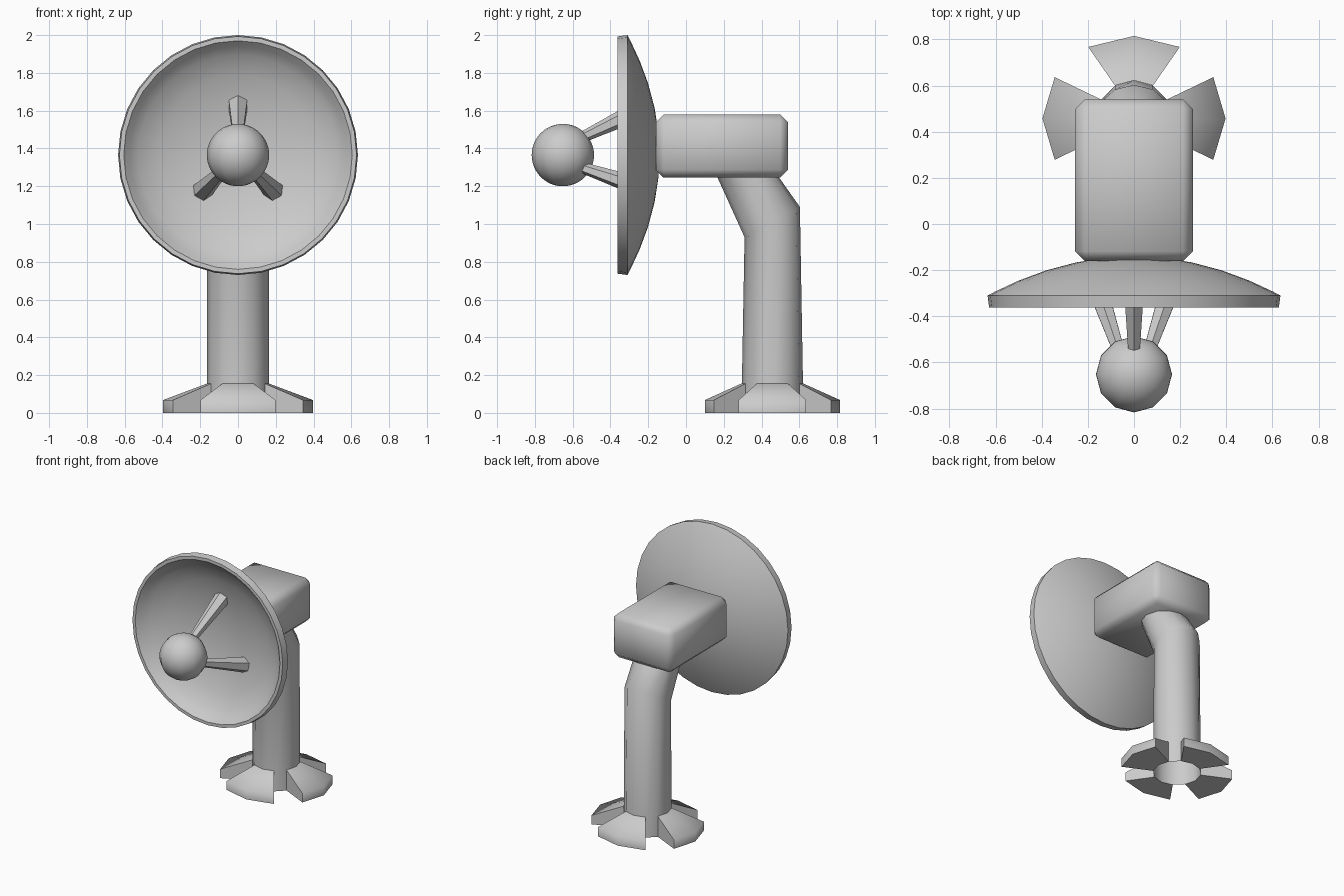
import bpy, bmesh, math
from mathutils import Vector

if "Cube" in bpy.data.objects:
    bpy.data.objects.remove(bpy.data.objects["Cube"])

PY = 0.4575   # y of the post axis
CZ = 1.365    # z of the dish axis
R = 0.165     # post and feed radius


def finish(name, bm, angle=40):
    bmesh.ops.recalc_face_normals(bm, faces=bm.faces)
    me = bpy.data.meshes.new(name)
    bm.to_mesh(me)
    bm.free()
    ob = bpy.data.objects.new(name, me)
    bpy.context.collection.objects.link(ob)
    bpy.ops.object.select_all(action='DESELECT')
    ob.select_set(True)
    bpy.context.view_layer.objects.active = ob
    bpy.ops.object.shade_smooth_by_angle(angle=math.radians(angle))
    return ob


def bridge(bm, a, b):
    n = len(a)
    for i in range(n):
        j = (i + 1) % n
        bm.faces.new((a[i], a[j], b[j], b[i]))


# Dish: closed profile (radius, y) turned around the y axis
back = [(r, -0.14 - 0.17 * (r / 0.635) ** 2) for r in (0.12, 0.25, 0.38, 0.5, 0.6, 0.635)]
front = [(0.628, -0.363), (0.605, -0.363), (0.575, -0.33), (0.53, -0.288),
         (0.42, -0.24), (0.3, -0.203), (0.15, -0.178)]
bm = bmesh.new()
rings = []
N = 32
for r, y in back + front:
    rings.append([bm.verts.new((r * math.cos(2 * math.pi * i / N), y,
                                CZ + r * math.sin(2 * math.pi * i / N))) for i in range(N)])
for a, b in zip(rings, rings[1:]):
    bridge(bm, a, b)
for ring, y in ((rings[0], -0.14), (rings[-1], -0.17)):
    c = bm.verts.new((0, y, CZ))
    for i in range(N):
        bm.faces.new((ring[i], ring[(i + 1) % N], c))
finish("dish", bm)

# Feed ball in front of the dish
bm = bmesh.new()
bmesh.ops.create_uvsphere(bm, u_segments=12, v_segments=24, radius=R)
bmesh.ops.translate(bm, verts=bm.verts, vec=(0, -0.652, CZ))
finish("feed_ball", bm)

# Three flared struts from the ball to the dish
for k, deg in enumerate((90, -45, 225)):
    d = Vector((math.cos(math.radians(deg)), 0, math.sin(math.radians(deg))))
    p = Vector((0, -0.60, CZ)) + d * 0.07
    q = Vector((0, -0.19, CZ)) + d * 0.265
    rot = (q - p).to_track_quat('Z', 'Y').to_matrix().to_4x4()
    bm = bmesh.new()
    bmesh.ops.create_cone(bm, cap_ends=True, segments=6, radius1=0.025,
                          radius2=0.056, depth=(q - p).length)
    bmesh.ops.transform(bm, matrix=rot, verts=bm.verts)
    bmesh.ops.translate(bm, verts=bm.verts, vec=(p + q) / 2)
    finish(f"strut_{k + 1}", bm)

# Equipment housing behind the dish
bm = bmesh.new()
bmesh.ops.create_cube(bm, size=1)
bmesh.ops.scale(bm, verts=bm.verts, vec=(0.51, 0.70, 0.335))
bmesh.ops.translate(bm, verts=bm.verts, vec=(0, 0.19, 1.4125))
bmesh.ops.bevel(bm, geom=bm.edges[:], offset=0.042, segments=1, affect='EDGES')
finish("housing", bm, 60)

# Bent twelve-sided post: each ring is given by its front and rear (y, z)
bm = bmesh.new()
rings = []
for (y0, z0), (y1, z1) in (((0.293, 0), (0.622, 0)), ((0.31, 0.93), (0.603, 1.09)),
                           ((0.165, 1.25), (0.49, 1.25))):
    ring = []
    for i in range(12):
        a = i * math.pi / 6
        t = (1 + math.sin(a)) / 2
        ring.append(bm.verts.new((R * math.cos(a), y0 + (y1 - y0) * t, z0 + (z1 - z0) * t)))
    rings.append(ring)
for a, b in zip(rings, rings[1:]):
    bridge(bm, a, b)
bm.faces.new(rings[-1])
finish("post", bm, 50)

# Four sloping feet spreading from the post
for k in range(4):
    bm = bmesh.new()
    cuts = []
    for s in (-1, 0, 1):
        a = k * math.pi / 2 + s * math.pi / 6
        c, n = math.cos(a), math.sin(a)
        cuts.append([bm.verts.new((rx * c, PY + ry * n, z)) for rx, ry, z in
                     ((R, R, 0), (0.397, 0.358, 0), (0.397, 0.358, 0.068), (R, R, 0.155))])
    for a, b in zip(cuts, cuts[1:]):
        for i in range(3):
            bm.faces.new((a[i], a[i + 1], b[i + 1], b[i]))
    bm.faces.new(cuts[0])
    bm.faces.new(cuts[2])
    finish(f"foot_{k + 1}", bm, 75)
